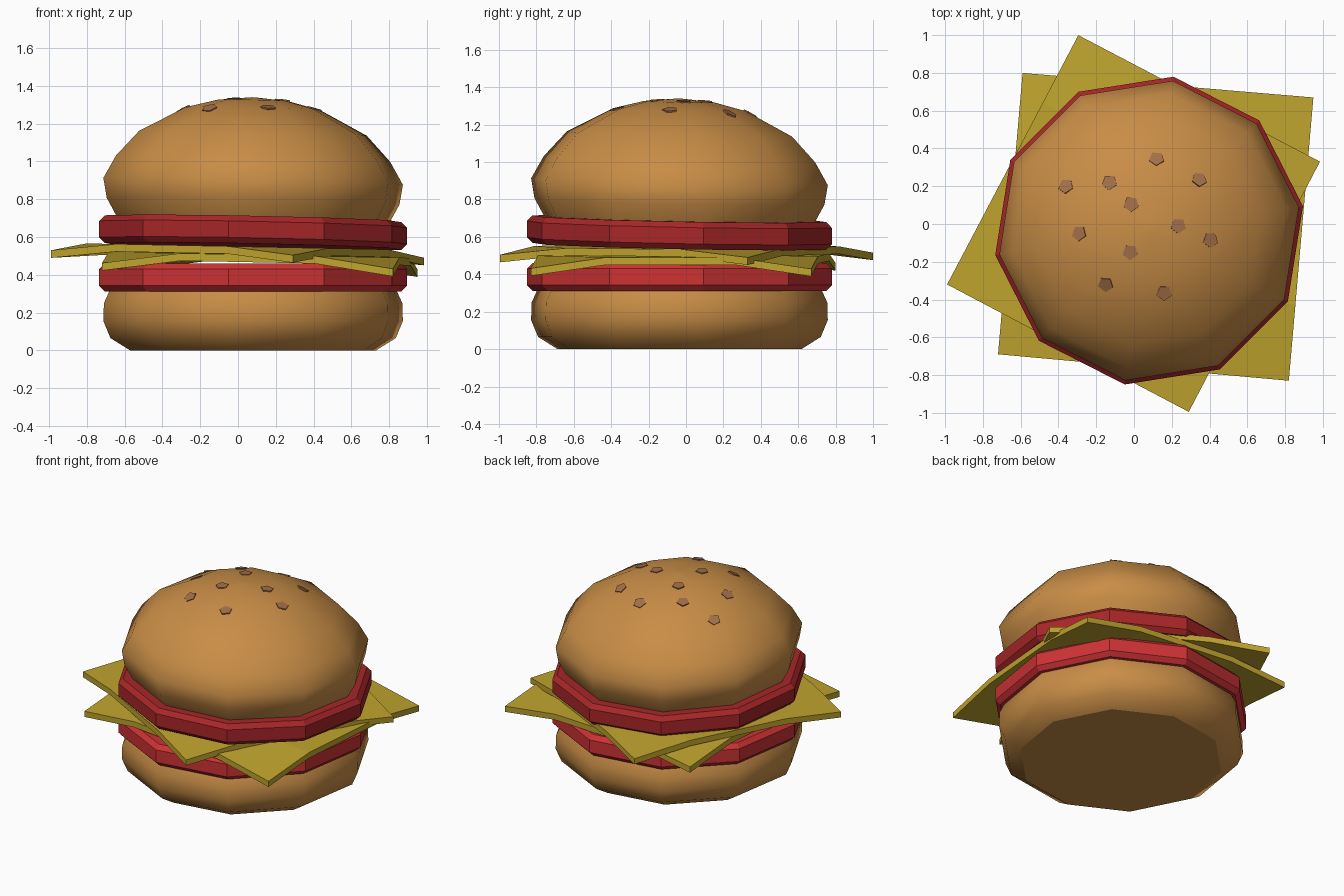
import bpy, math
from mathutils import Vector, Matrix
from mathutils.bvhtree import BVHTree

if "Cube" in bpy.data.objects:
    bpy.data.objects.remove(bpy.data.objects["Cube"])

CX, CY, SIDES, PHASE = 0.08, -0.035, 10, math.radians(9)
SLOPE = -0.02  # gentle lean of the upper layers in x and y


def srgb(r, g, b):
    f = lambda c: c / 12.92 if c <= 0.04045 else ((c + 0.055) / 1.055) ** 2.4
    return (f(r / 255), f(g / 255), f(b / 255), 1)


def material(name, *rgb):
    m = bpy.data.materials.new(name)
    m.diffuse_color = srgb(*rgb)
    m.use_nodes = True
    m.node_tree.nodes["Principled BSDF"].inputs["Base Color"].default_value = m.diffuse_color
    return m


BUN = material("toasted_bun", 200, 141, 70)
SEED = material("seed_brown", 162, 110, 72)
DARK_RED = material("dark_red", 168, 38, 40)
RED = material("bright_red", 205, 50, 52)
CHEESE = material("cheese_yellow", 192, 164, 46)


def add_mesh(name, verts, faces, mat):
    me = bpy.data.meshes.new(name)
    me.from_pydata(verts, [], faces)
    me.materials.append(mat)
    me.update()
    ob = bpy.data.objects.new(name, me)
    bpy.context.collection.objects.link(ob)
    return ob


def lathe(name, profile, mat, slope=0.0, smooth=False):
    """Ten-sided turned shape from (radius, height) rings, bottom to top."""
    verts, faces, n = [], [], SIDES
    for r, z in profile:
        for i in range(n):
            a = PHASE + 2 * math.pi * i / n
            x, y = r * math.cos(a), r * math.sin(a)
            verts.append((CX + x, CY + y, z + slope * (x + y)))
    for k in range(len(profile) - 1):
        for i in range(n):
            j = (i + 1) % n
            faces.append((k * n + i, k * n + j, k * n + n + j, k * n + n + i))
    faces.append(tuple(reversed(range(n))))
    top = (len(profile) - 1) * n
    faces.append(tuple(range(top, top + n)))
    ob = add_mesh(name, verts, faces, mat)
    if smooth:
        for p in ob.data.polygons:
            p.use_smooth = p.normal.z > -0.95 and not (
                p.normal.z > 0.95 and smooth == "flat_top" and len(p.vertices) > 4)
    return ob


def cheese(name, corners, z_mid, droop, thick=0.04):
    """Square slice, 3x3 panels, with its four corners sagging."""
    a, b, c, d = [Vector(p) for p in corners]
    ts = (0, 0.27, 0.73, 1)
    verts, faces = [], []
    for z in (z_mid, z_mid + thick):
        for j, v in enumerate(ts):
            for i, u in enumerate(ts):
                p = a.lerp(b, u).lerp(d.lerp(c, u), v)
                sag = droop if i in (0, 3) and j in (0, 3) else 0
                verts.append((p.x, p.y, z - sag + SLOPE * p.x))
    for j in range(3):
        for i in range(3):
            q = j * 4 + i
            faces.append((q, q + 4, q + 5, q + 1))
            faces.append((q + 16, q + 17, q + 21, q + 20))
    rim = [0, 1, 2, 3, 7, 11, 15, 14, 13, 12, 8, 4]
    for s, e in zip(rim, rim[1:] + rim[:1]):
        faces.append((s, e, e + 16, s + 16))
    return add_mesh(name, verts, faces, CHEESE)


def slab(name, z0, z1, mat, slope=0.0):
    return lathe(name, [(0.795, z0), (0.825, z0 + 0.03),
                        (0.825, z1 - 0.03), (0.795, z1)], mat, slope)


# Bottom bun and lower red slice
lathe("bottom_bun", [(0.66, 0), (0.765, 0.065), (0.803, 0.155),
                     (0.80, 0.25), (0.77, 0.315)], BUN, 0, "flat_top")
slab("lower_slice", 0.312, 0.46, RED)

# Two cheese slices turned against each other
cheese("lower_cheese", [(-0.72, -0.69), (0.82, -0.83), (0.95, 0.67), (-0.59, 0.80)],
       0.468, 0.06)
cheese("upper_cheese", [(-0.99, -0.32), (0.29, -0.995), (0.985, 0.33), (-0.295, 1.0)],
       0.51, 0.04)

# Upper red slice and domed top bun
slab("upper_slice", 0.55, 0.697, DARK_RED, SLOPE)
bun = lathe("top_bun", [(0.73, 0.69), (0.785, 0.79), (0.803, 0.895), (0.735, 1.015),
                        (0.61, 1.15), (0.36, 1.28), (0.19, 1.323), (0.01, 1.34)],
            BUN, SLOPE, True)

# Flat five-sided seeds laid on the dome
tree = BVHTree.FromPolygons([v.co for v in bun.data.vertices],
                            [p.vertices[:] for p in bun.data.polygons])
spots = [(0.12, 0.345), (-0.36, 0.20), (-0.13, 0.22), (-0.015, 0.105), (0.345, 0.235),
         (0.235, -0.01), (0.405, -0.085), (-0.29, -0.05), (-0.02, -0.15),
         (-0.15, -0.32), (0.16, -0.365)]
verts, faces = [], []
for x, y in spots:
    hit, normal, _, _ = tree.ray_cast(Vector((x, y, 3)), Vector((0, 0, -1)))
    place = Matrix.Translation(hit) @ Vector((0, 0, 1)).rotation_difference(normal).to_matrix().to_4x4()
    b = len(verts)
    for z in (-0.003, 0.005):
        for i in range(5):
            t = 2 * math.pi * i / 5 + 0.9
            verts.append(place @ Vector((0.042 * math.cos(t), 0.042 * math.sin(t), z)))
    faces.append(tuple(b + i for i in (4, 3, 2, 1, 0)))
    faces.append(tuple(b + 5 + i for i in range(5)))
    for i in range(5):
        j = (i + 1) % 5
        faces.append((b + i, b + j, b + 5 + j, b + 5 + i))
add_mesh("seeds", verts, faces, SEED)
